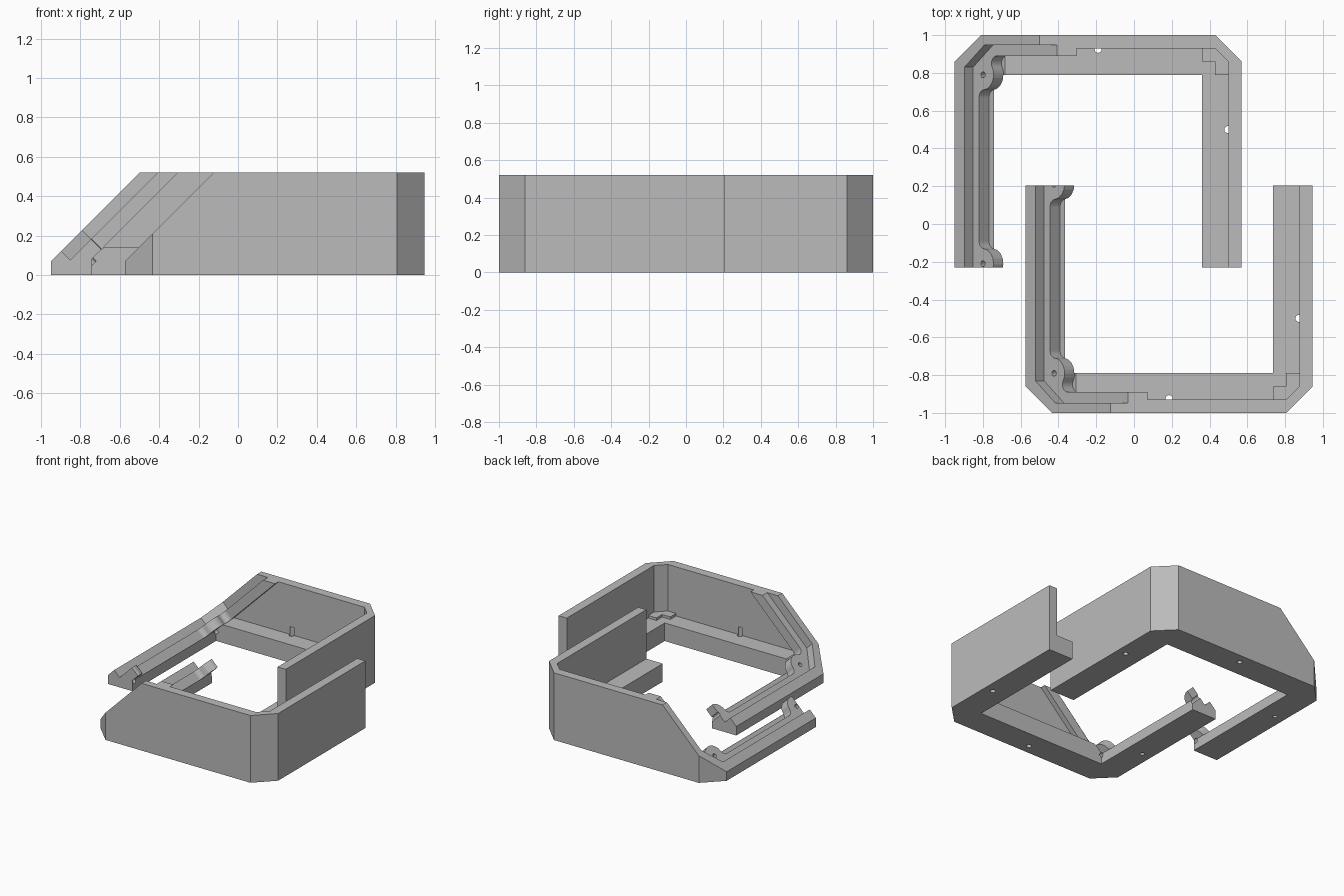
import bpy, bmesh, math
from mathutils import Vector

cube = bpy.data.objects.get("Cube")
if cube:
    bpy.data.objects.remove(cube, do_unlink=True)

R2 = math.sqrt(2)
FAR = 1.2
H = 0.52          # wall height
LEDGE = 0.14      # inner ledge height

grey = bpy.data.materials.new("plain grey")
grey.use_nodes = True
grey.diffuse_color = (0.5, 0.5, 0.5, 1)
grey.node_tree.nodes["Principled BSDF"].inputs["Base Color"].default_value = (0.5, 0.5, 0.5, 1)


def upright(a, b, c):
    """Plan outline (x, y), extruded in z."""
    return Vector((a, b, c))


def sideways(a, b, c):
    """Side outline (x, z), extruded in y."""
    return Vector((a, c, b))


def sloped(a, b, c):
    """Outline on the 45 degree face (along slope, y), extruded in depth."""
    return Vector(((a + c) / R2, b, (a - c) / R2))


def prism(name, outline, lo, hi, frame, place):
    bm = bmesh.new()
    low = [bm.verts.new(place(frame(a, b, lo))) for a, b in outline]
    top = [bm.verts.new(place(frame(a, b, hi))) for a, b in outline]
    bm.faces.new(low)
    bm.faces.new(top)
    n = len(outline)
    for i in range(n):
        j = (i + 1) % n
        bm.faces.new((low[i], low[j], top[j], top[i]))
    bmesh.ops.recalc_face_normals(bm, faces=bm.faces)
    mesh = bpy.data.meshes.new(name)
    bm.to_mesh(mesh)
    bm.free()
    mesh.materials.append(grey)
    obj = bpy.data.objects.new(name, mesh)
    bpy.context.scene.collection.objects.link(obj)
    return obj


def arc(cx, cy, r, a0, a1, n=8):
    return [(cx + r * math.cos(math.radians(a0 + (a1 - a0) * i / n)),
             cy + r * math.sin(math.radians(a0 + (a1 - a0) * i / n))) for i in range(n + 1)]


def circle(cx, cy, r, n=12):
    return arc(cx, cy, r, 0, 360, n)[:-1]


def carve(obj, cutters):
    for cutter in cutters:
        cutter.hide_render = True
        mod = obj.modifiers.new("cut", 'BOOLEAN')
        mod.operation = 'DIFFERENCE'
        mod.solver = 'EXACT'
        mod.object = cutter
    bpy.context.view_layer.update()
    deps = bpy.context.evaluated_depsgraph_get()
    mesh = bpy.data.meshes.new_from_object(obj.evaluated_get(deps))
    obj.modifiers.clear()
    obj.data = mesh
    for cutter in cutters:
        bpy.data.objects.remove(cutter, do_unlink=True)


def window_outline():
    """Inner window edge, with two rounded screw bosses along its lower side."""
    edge, mid, r, f, y1, y2, side = -0.504, -0.475, 0.08, 0.04, 0.79, -0.21, 0.89
    rise = side - f - y1
    reach = math.sqrt((r + f) ** 2 - rise ** 2)
    tilt = math.degrees(math.atan2(rise, reach))
    off = edge + f - mid
    drop = math.sqrt((r + f) ** 2 - off ** 2)
    turn = math.degrees(math.atan2(drop, off))
    pts = [(FAR, side)]
    pts += arc(mid + reach, y1 + rise, f, 90, 180 + tilt)
    pts += arc(mid, y1, r, tilt, -turn)[1:]
    pts += arc(edge + f, y1 - drop, f, 180 - turn, 180)[1:]
    pts += arc(edge + f, y2 + drop, f, 180, 180 + turn)
    pts += arc(mid, y2, r, turn, -90)[1:]
    return pts + [(mid, -0.6), (FAR, -0.6)]


def half_case(name, shift, sign, end):
    def place(v):
        return Vector((v.x + shift, v.y * sign, v.z))

    def cut(outline, lo, hi, frame):
        return prism("cutter", outline, lo, hi, frame, place)

    # outer shell with chamfered corners
    shell = prism(name + "_shell", [(-0.95, end), (-0.95, 0.86), (-0.81, 1), (0.43, 1),
                                    (0.57, 0.86), (0.57, end)], 0, H, upright, place)
    cutters = [
        # sloped face
        cut([(-FAR, -FAR), (FAR, -FAR), (FAR, FAR), (-FAR, FAR)], -2, -1.02 / R2, sloped),
        # panel recess
        cut([(-0.549, -0.6), (FAR, -0.6), (FAR, 0.947), (-0.4, 0.947), (-0.549, 0.83)],
            -2, -0.928 / R2, sloped),
        # window with bosses
        cut(window_outline(), -2, -0.822 / R2, sloped),
        # main cavity above the ledge, split so that the far corner is chamfered
        cut([(LEDGE - 0.825, LEDGE), (0.3, LEDGE), (0.3, 0.6), (-0.225, 0.6)], -0.6, 0.93, sideways),
        cut([(0.2, -0.6), (0.5, -0.6), (0.5, 0.86), (0.43, 0.93), (0.2, 0.93)], LEDGE, 0.6, upright),
        # floor opening
        cut([(-0.74, -0.7), (0.36, -0.7), (0.36, 0.79), (-0.74, 0.79)], -0.1, 0.08, upright),
        cut([(-0.745, 0.08), (0.36, 0.08), (0.36, 0.16), (-0.665, 0.16)], -0.7, 0.79, sideways),
        # fixing holes in the ledge and the lower bar
        cut(circle(-0.19, 0.925, 0.019), -0.1, 0.2, upright),
        cut(circle(0.497, 0.5, 0.019), -0.1, 0.2, upright),
        cut(circle(-0.87, 0.5, 0.016), -0.1, 0.04, upright),
    ]
    # screw holes in the bosses
    for y in (0.79, -0.21):
        cutters.append(cut(circle(-0.475, y, 0.016), -0.8, -0.56, sloped))
    carve(shell, cutters)

    # stepped pad in the far corner of the ledge
    prism(name + "_corner_pad", [(0.36, 0.935), (0.36, 0.86), (0.43, 0.86), (0.43, 0.79),
                                 (0.505, 0.79), (0.505, 0.86), (0.43, 0.935)],
          LEDGE - 0.02, LEDGE + 0.02, upright, place)


half_case("back_half", 0, 1, -0.23)
half_case("front_half", 0.376, -1, -0.205)
